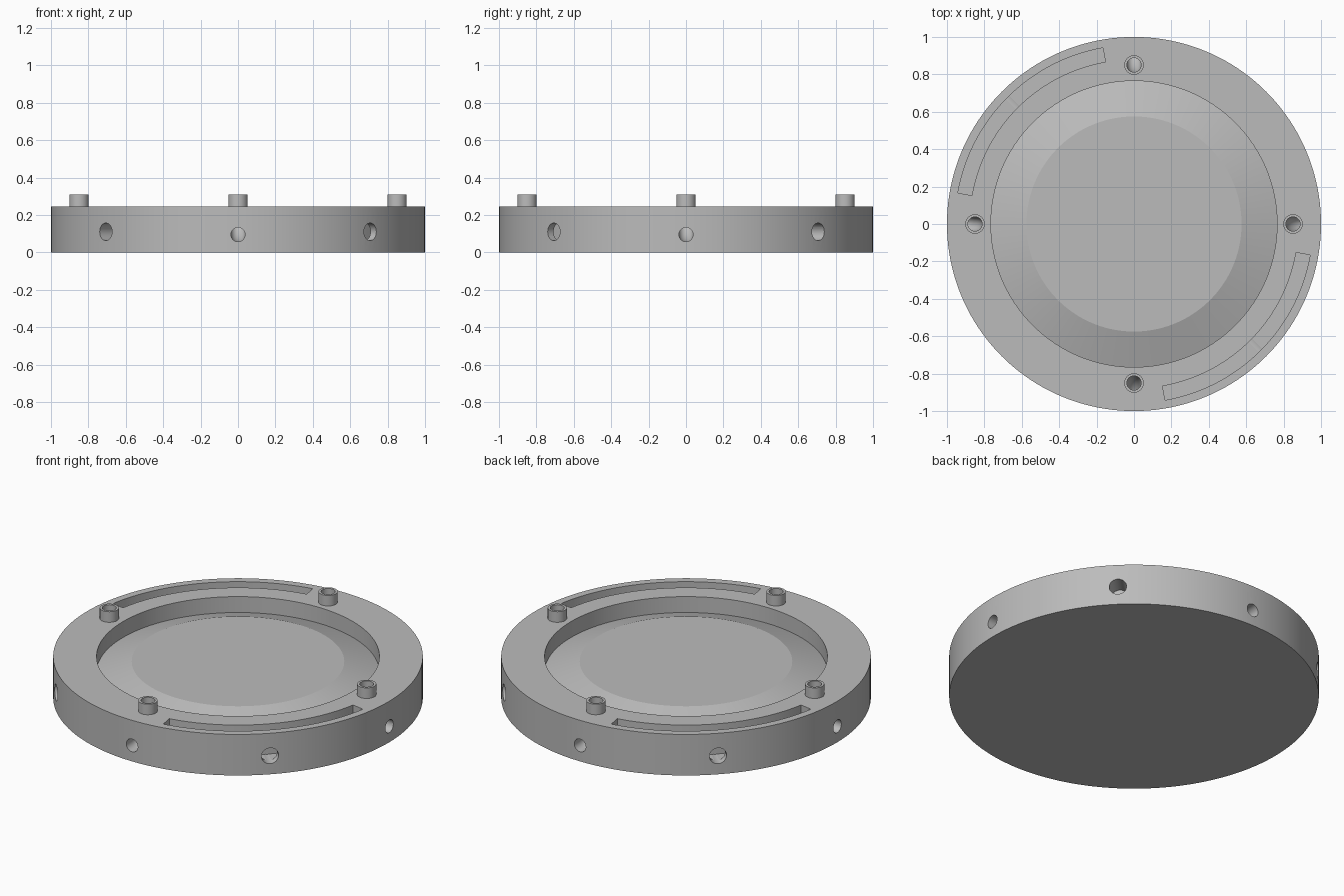
import bpy, bmesh
from math import sin, cos, pi, radians
from mathutils import Vector, Matrix

if "Cube" in bpy.data.objects:
    bpy.data.objects.remove(bpy.data.objects["Cube"], do_unlink=True)

GREY = (0.5, 0.5, 0.5, 1)
grey = bpy.data.materials.new("plain grey")
grey.use_nodes = True
grey.diffuse_color = GREY
grey.node_tree.nodes["Principled BSDF"].inputs["Base Color"].default_value = GREY


def loft(name, sections):
    """Closed solid through a list of rings with equal point counts."""
    bm = bmesh.new()
    rings = [[bm.verts.new(p) for p in s] for s in sections]
    n = len(rings[0])
    for a, b in zip(rings, rings[1:]):
        for i in range(n):
            bm.faces.new((a[i], a[(i + 1) % n], b[(i + 1) % n], b[i]))
    bm.faces.new(rings[0])
    bm.faces.new(rings[-1])
    bmesh.ops.recalc_face_normals(bm, faces=bm.faces[:])
    mesh = bpy.data.meshes.new(name)
    bm.to_mesh(mesh)
    bm.free()
    mesh.materials.append(grey)
    ob = bpy.data.objects.new(name, mesh)
    bpy.context.collection.objects.link(ob)
    return ob


def circle(centre, radius, u, v, n):
    c, u, v = Vector(centre), Vector(u), Vector(v)
    return [c + radius * (cos(2 * pi * i / n) * u + sin(2 * pi * i / n) * v) for i in range(n)]


def turned(name, profile, n, x=0):
    """Solid of revolution about a vertical axis."""
    return loft(name, [circle((x, 0, z), r, (1, 0, 0), (0, 1, 0), n) for r, z in profile])


def elbow(angle):
    """Pipe running in from the side and bending upwards."""
    path = [((1.1, 0, 0.095), 0)]
    for i in range(13):
        a = pi / 2 * i / 12
        path.append(((0.95 - 0.1 * sin(a), 0, 0.195 - 0.1 * cos(a)), a))
    path.append(((0.85, 0, 0.4), pi / 2))
    rings = [circle(p, 0.038, (0, 1, 0), (sin(a), 0, cos(a)), 32) for p, a in path]
    return turn(loft("elbow_cutter", rings), angle)


def side_hole(angle):
    rings = [circle((x, 0, 0.11), 0.047, (0, 1, 0), (0, 0, 1), 32) for x in (0.88, 1.1)]
    return turn(loft("side_hole_cutter", rings), angle)


def slot(start, end):
    rings = []
    for i in range(49):
        a = radians(start + (end - start) * i / 48)
        rings.append([(r * cos(a), r * sin(a), z) for r, z in
                      ((0.88, 0.065), (0.956, 0.065), (0.956, 0.3), (0.88, 0.3))])
    return loft("slot_cutter", rings)


def turn(ob, angle):
    ob.data.transform(Matrix.Rotation(radians(angle), 4, "Z"))
    return ob


def select(ob):
    bpy.ops.object.select_all(action="DESELECT")
    ob.select_set(True)
    bpy.context.view_layer.objects.active = ob


def cut(ob, cutter):
    select(ob)
    mod = ob.modifiers.new("cut", "BOOLEAN")
    mod.operation, mod.solver, mod.object = "DIFFERENCE", "EXACT", cutter
    bpy.ops.object.modifier_apply(modifier=mod.name)


# Round body with a recess and a raised, sloped centre
body = turned("body", [(1, 0), (1, 0.245), (0.765, 0.245), (0.765, 0.15), (0.575, 0.215)], 160)
parts, cutters = [body], [slot(100, 170), slot(280, 350)]

# Blind holes on the diagonals
cutters += [side_hole(a) for a in (45, 135, 225, 315)]

# Four hollow pegs, each fed by an elbow from the side
for name, angle in (("left", 0), ("back", 90), ("right", 180), ("front", 270)):
    peg = turn(turned(name + "_peg", [(0.052, 0.24), (0.052, 0.308)], 40, 0.85), angle)
    pipe = elbow(angle)
    cut(peg, pipe)
    parts.append(peg)
    cutters.append(pipe)

for c in cutters:
    cut(body, c)
for c in cutters:
    bpy.data.objects.remove(c, do_unlink=True)

for ob in parts:
    select(ob)
    bpy.ops.object.shade_smooth_by_angle(angle=radians(16))
